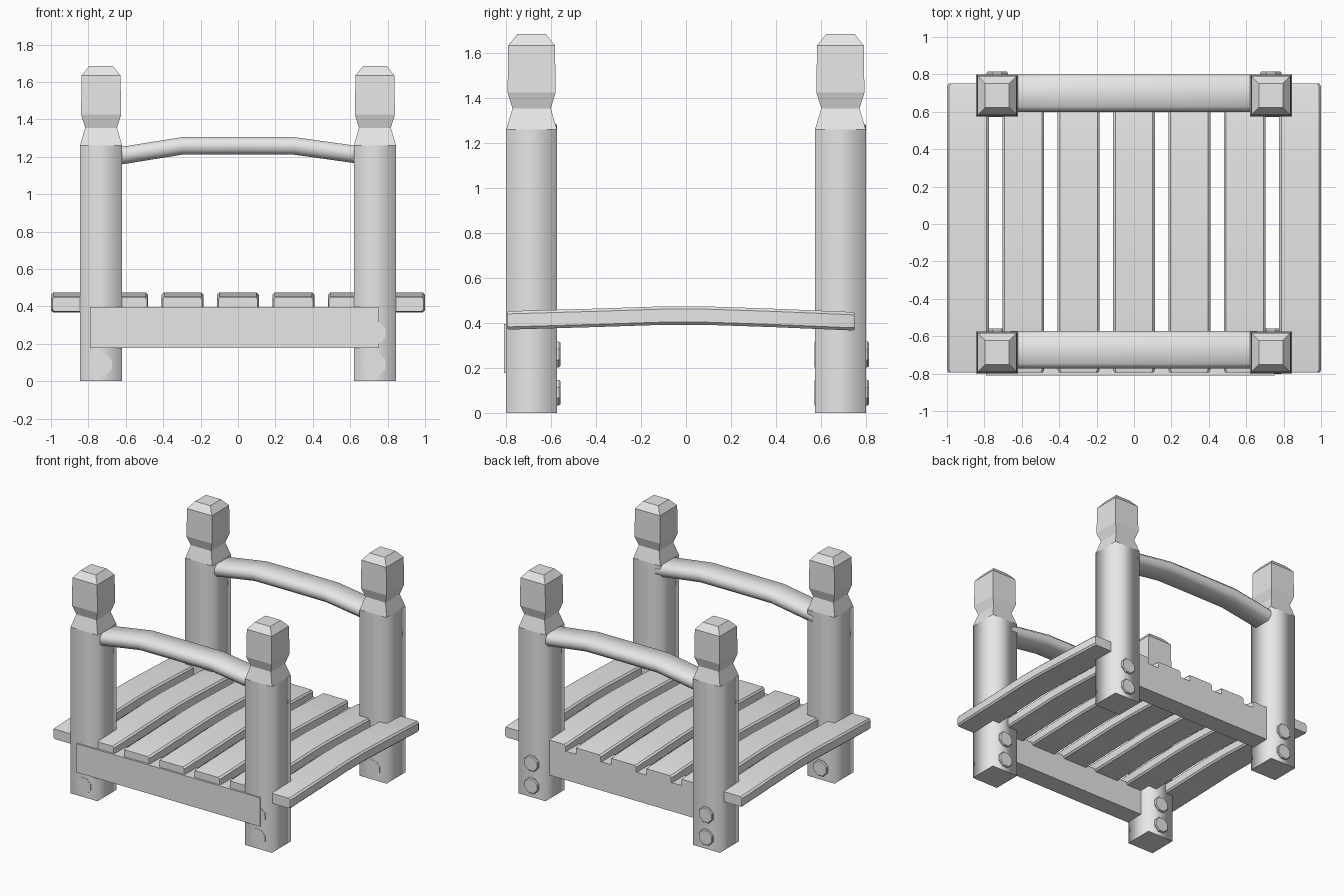
import bpy
import bmesh
from math import cos, sin, pi, radians
from mathutils import Vector

cube = bpy.data.objects.get("Cube")
if cube:
    bpy.data.objects.remove(cube, do_unlink=True)

grey = bpy.data.materials.new("plain_grey")
grey.use_nodes = True
grey.diffuse_color = (0.8, 0.8, 0.8, 1)
grey.node_tree.nodes["Principled BSDF"].inputs["Base Color"].default_value = (0.8, 0.8, 0.8, 1)


def loft(name, rings, angle=None):
    """Join rings of points into a capped solid; angle turns on smooth shading."""
    bm = bmesh.new()
    loops = [[bm.verts.new(p) for p in ring] for ring in rings]
    n = len(loops[0])
    for a, b in zip(loops, loops[1:]):
        for i in range(n):
            j = (i + 1) % n
            bm.faces.new((a[i], a[j], b[j], b[i]))
    bm.faces.new(loops[0][::-1])
    bm.faces.new(loops[-1])
    bmesh.ops.recalc_face_normals(bm, faces=bm.faces)
    mesh = bpy.data.meshes.new(name)
    bm.to_mesh(mesh)
    bm.free()
    mesh.materials.append(grey)
    obj = bpy.data.objects.new(name, mesh)
    bpy.context.collection.objects.link(obj)
    if angle:
        bpy.ops.object.select_all(action='DESELECT')
        obj.select_set(True)
        bpy.context.view_layer.objects.active = obj
        bpy.ops.object.shade_smooth_by_angle(angle=radians(angle))
    return obj


def square(x, y, z, h):
    return [(x + sx * h, y + sy * h, z) for sx, sy in ((-1, -1), (1, -1), (1, 1), (-1, 1))]


def chamfered(w, h, c):
    """Outline of a w by h rectangle with cut corners."""
    w, h = w / 2, h / 2
    return [(w, c - h), (w, h - c), (w - c, h), (c - w, h),
            (-w, h - c), (-w, c - h), (c - w, -h), (w - c, -h)]


# Posts: half width and height, with a neck and a faceted cap
POST = [(0.113, 0), (0.113, 1.26), (0.085, 1.355), (0.107, 1.425), (0.104, 1.635), (0.064, 1.685)]
POST_X, POST_Y = 0.732, 0.687

for end, sy in (("front", -1), ("back", 1)):
    for side, sx in (("right", -1), ("left", 1)):
        x, y = sx * POST_X, sy * POST_Y
        post = loft(f"{end}_{side}_post", [square(x, y, z, h) for h, z in POST])
        # The shaft is softly shaded, the neck and cap stay faceted
        for face in post.data.polygons:
            face.use_smooth = abs(face.normal.z) < 0.01 and face.center.z < 1

        # Two octagonal bolts run through each post foot
        for level, z in (("lower", 0.09), ("upper", 0.26)):
            turn = [pi / 8 + k * pi / 4 for k in range(8)]
            loft(f"{end}_{side}_{level}_bolt",
                 [[(x + r * cos(t), y + d, z + r * sin(t)) for t in turn]
                  for d, r in ((-0.115, 0.062), (0.121, 0.062), (0.128, 0.056))])

# Arched handrails with a soft oval section
RAIL_PATH = [(-0.66, 1.2), (-0.3, 1.258), (0, 1.259), (0.3, 1.258), (0.66, 1.208)]
for end, y in (("front", -0.673), ("back", 0.7)):
    section = chamfered(0.2, 0.094, 0.028)
    loft(f"{end}_handrail",
         [[(x, y + u, z + v) for u, v in section] for x, z in RAIL_PATH], 60)

# Cross beams under the deck
for end, y in (("front", -0.735), ("back", 0.675)):
    loft(f"{end}_beam",
         [[(x, y + u, 0.287 + v) for u, v in ((-0.075, -0.109), (0.075, -0.109),
                                            (0.075, 0.109), (-0.075, 0.109))]
          for x in (-0.79, 0.75)])

# Seven arched deck planks: position, height and size of each section
PLANK_PATH = [(-0.795, 0.411, 0.93), (-0.78, 0.412, 1), (-0.4, 0.423, 1), (-0.1, 0.433, 1),
              (0.08, 0.433, 1), (0.38, 0.423, 1), (0.735, 0.408, 1), (0.75, 0.407, 0.93)]
for i in range(7):
    x = (i - 3) * 0.296
    section = chamfered(0.224, 0.082, 0.012)
    loft(f"deck_plank_{i + 1}",
         [[(x + u * s, y, z + v * s) for u, v in section] for y, z, s in PLANK_PATH], 30)
